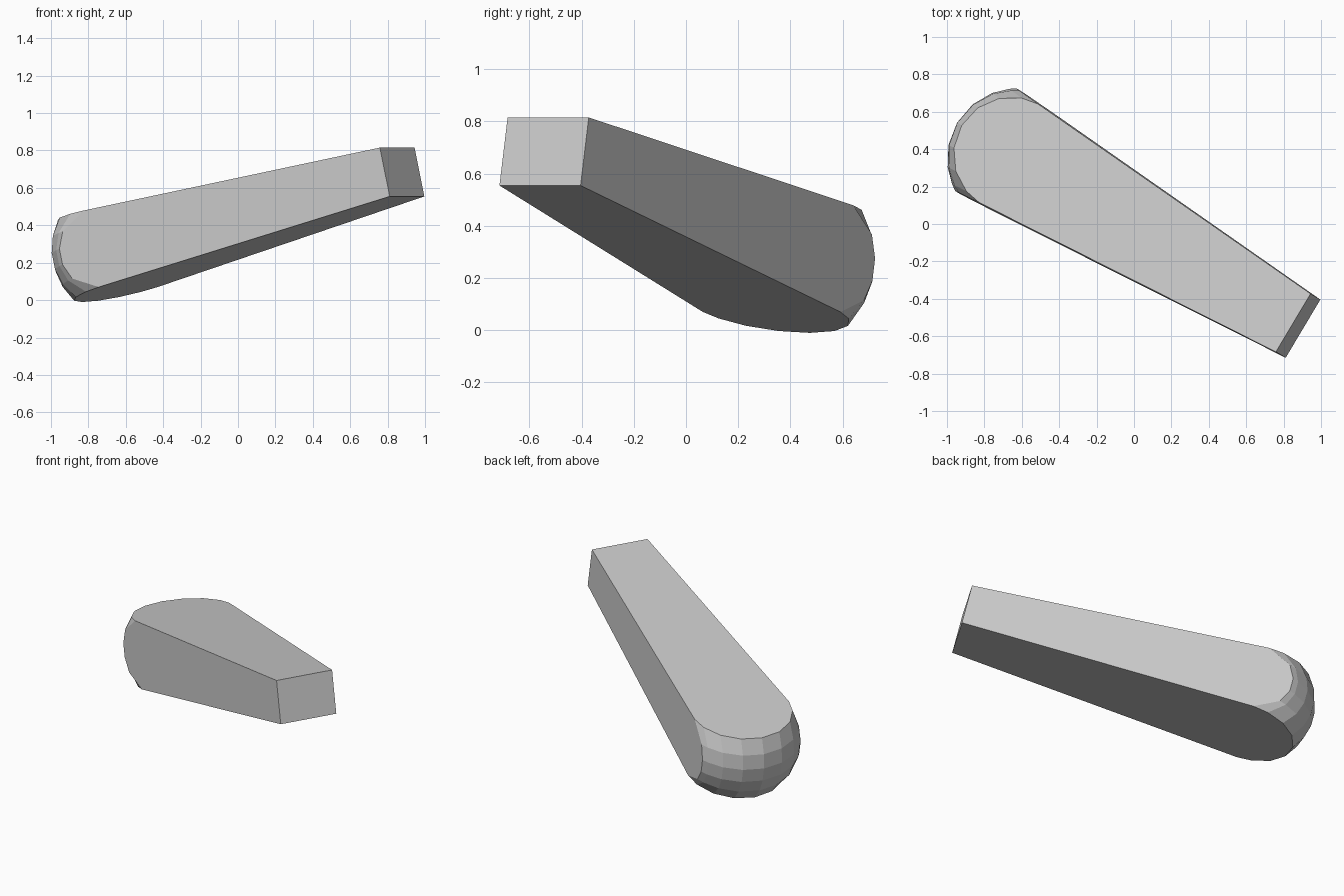
import bpy, bmesh
from math import sin, sqrt, pi
from mathutils import Vector

if "Cube" in bpy.data.objects:
    bpy.data.objects.remove(bpy.data.objects["Cube"])

# Frame of the bar: narrow end centre, length / width / height directions
origin = Vector((0.8775, -0.544, 0.685))
along = Vector((-0.836, 0.498, -0.228)).normalized()
across = Vector((0.512, 0.859, 0)).normalized()
up = across.cross(along).normalized()
if up.z < 0:
    up.negate()

LENGTH = 1.80              # narrow end to centre of the ball-shaped end
W0, W1 = 0.181, 0.307      # half widths
H0, H1 = 0.134, 0.210      # half heights
COLS, ROWS = 8, 5
a, b = (W1 - W0) / LENGTH, (H1 - H0) / LENGTH
R2 = W1 ** 2 + H1 ** 2


def place(s, w, v):
    return origin + along * s + across * w + up * v


def cap_point(kw, kv):
    """Point of the round end: sphere met by a ray of the tapered bar."""
    A = 1 + (kw * a) ** 2 + (kv * b) ** 2
    B = kw * kw * W1 * a + kv * kv * H1 * b
    C = (kw * W1) ** 2 + (kv * H1) ** 2 - R2
    x = (-B + sqrt(max(0, B * B - A * C))) / A
    return place(LENGTH + x, kw * (W1 + a * x), kv * (H1 + b * x))


bm = bmesh.new()

# Faceted round end
grid = [[bm.verts.new(cap_point(sin(pi * (i / COLS - 0.5)), 2 * j / ROWS - 1))
         for i in range(COLS + 1)] for j in range(ROWS + 1)]
for j in range(ROWS):
    for i in range(COLS):
        bm.faces.new((grid[j][i], grid[j][i + 1], grid[j + 1][i + 1], grid[j + 1][i]))

# Narrow square end
bl, br, tr, tl = [bm.verts.new(place(0, x * W0, z * H0))
                  for x, z in ((-1, -1), (1, -1), (1, 1), (-1, 1))]
bm.faces.new((bl, br, tr, tl))

# Flat tapered bottom, top and sides
bm.faces.new(grid[0] + [br, bl])
bm.faces.new(grid[-1] + [tr, tl])
bm.faces.new([row[0] for row in grid] + [tl, bl])
bm.faces.new([row[-1] for row in grid] + [tr, br])
bmesh.ops.recalc_face_normals(bm, faces=bm.faces[:])

mesh = bpy.data.meshes.new("tapered_bar")
bm.to_mesh(mesh)
bm.free()
bpy.context.collection.objects.link(bpy.data.objects.new("tapered_bar", mesh))
